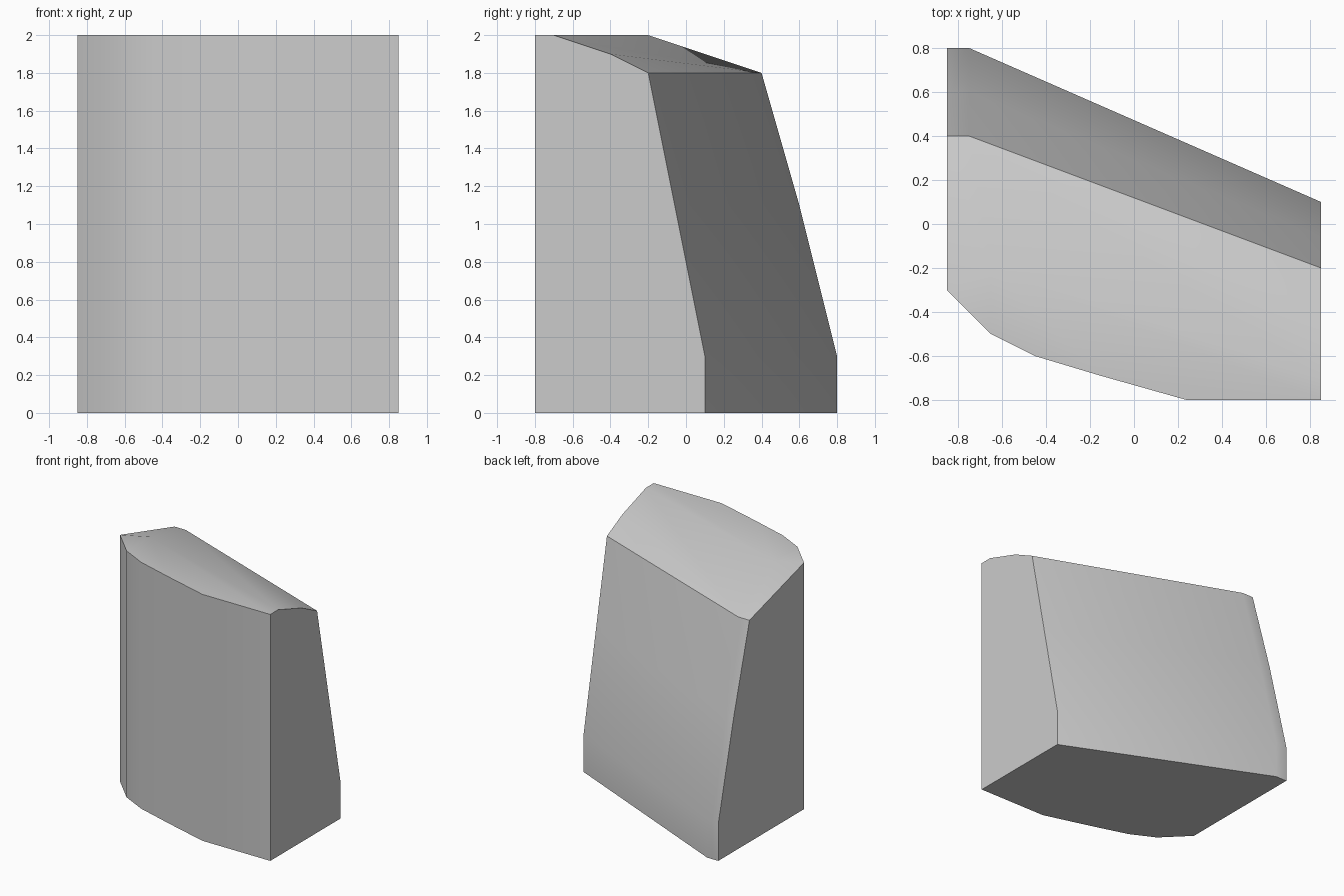
import bpy, bmesh, math

if "Cube" in bpy.data.objects:
    bpy.data.objects.remove(bpy.data.objects["Cube"], do_unlink=True)

HALF, TOP = 0.85, 2.0

# Plain grey material
grey = bpy.data.materials.new("plain_grey")
grey.use_nodes = True
colour = (0.6, 0.6, 0.6, 1)
grey.diffuse_color = colour
grey.node_tree.nodes["Principled BSDF"].inputs["Base Color"].default_value = colour

bm = bmesh.new()


def column(x, profile):
    """Vertices at one x for a list of (y, z) points."""
    return [bm.verts.new((x, y, z)) for y, z in profile]


def strips(a, b):
    """Quads between two columns of equal length."""
    for i in range(len(a) - 1):
        bm.faces.new((a[i], b[i], b[i + 1], a[i + 1]))


# Curved front wall, from the model's right to its left
front_curve = [(-HALF, -0.3), (-0.65, -0.5), (-0.45, -0.6),
               (-0.15, -0.69), (0.24, -0.8), (HALF, -0.8)]
front = [column(x, [(y, 0), (y, TOP)]) for x, y in front_curve]
for a, b in zip(front, front[1:]):
    strips(a, b)

# Leaning back wall with a narrow chamfered strip at the tall end
tall = [(0.8, 0), (0.8, 0.3), (0.6, 1.1), (0.4, 1.8)]
short = [(0.1, 0), (0.1, 0.3), (-0.06, 1.1), (-0.2, 1.8)]
back = [column(-HALF, tall), column(-0.75, tall), column(HALF, short)]
for a, b in zip(back, back[1:]):
    strips(a, b)

# Sloping top behind a flat front ledge
ridge_right = bm.verts.new((-0.65, -0.2, TOP))
slope_left, ridge_left = column(HALF, [(-0.4, 1.9), (-0.7, TOP)])
bm.faces.new((back[0][-1], back[1][-1], ridge_right, front[0][1]))
bm.faces.new((back[1][-1], slope_left, ridge_left, ridge_right))
bm.faces.new((back[1][-1], back[2][-1], slope_left))
bm.faces.new([f[1] for f in front] + [ridge_left, ridge_right])

# Flat ends and base
bm.faces.new(front[0] + back[0][::-1])
bm.faces.new(front[-1] + [ridge_left, slope_left] + back[2][::-1])
bm.faces.new([f[0] for f in front] + [b[0] for b in reversed(back)])

bmesh.ops.recalc_face_normals(bm, faces=bm.faces)
mesh = bpy.data.meshes.new("wedge_block")
bm.to_mesh(mesh)
bm.free()
mesh.materials.append(grey)

block = bpy.data.objects.new("wedge_block", mesh)
bpy.context.collection.objects.link(block)
bpy.ops.object.select_all(action="DESELECT")
block.select_set(True)
bpy.context.view_layer.objects.active = block
bpy.ops.object.shade_smooth_by_angle(angle=math.radians(30))
